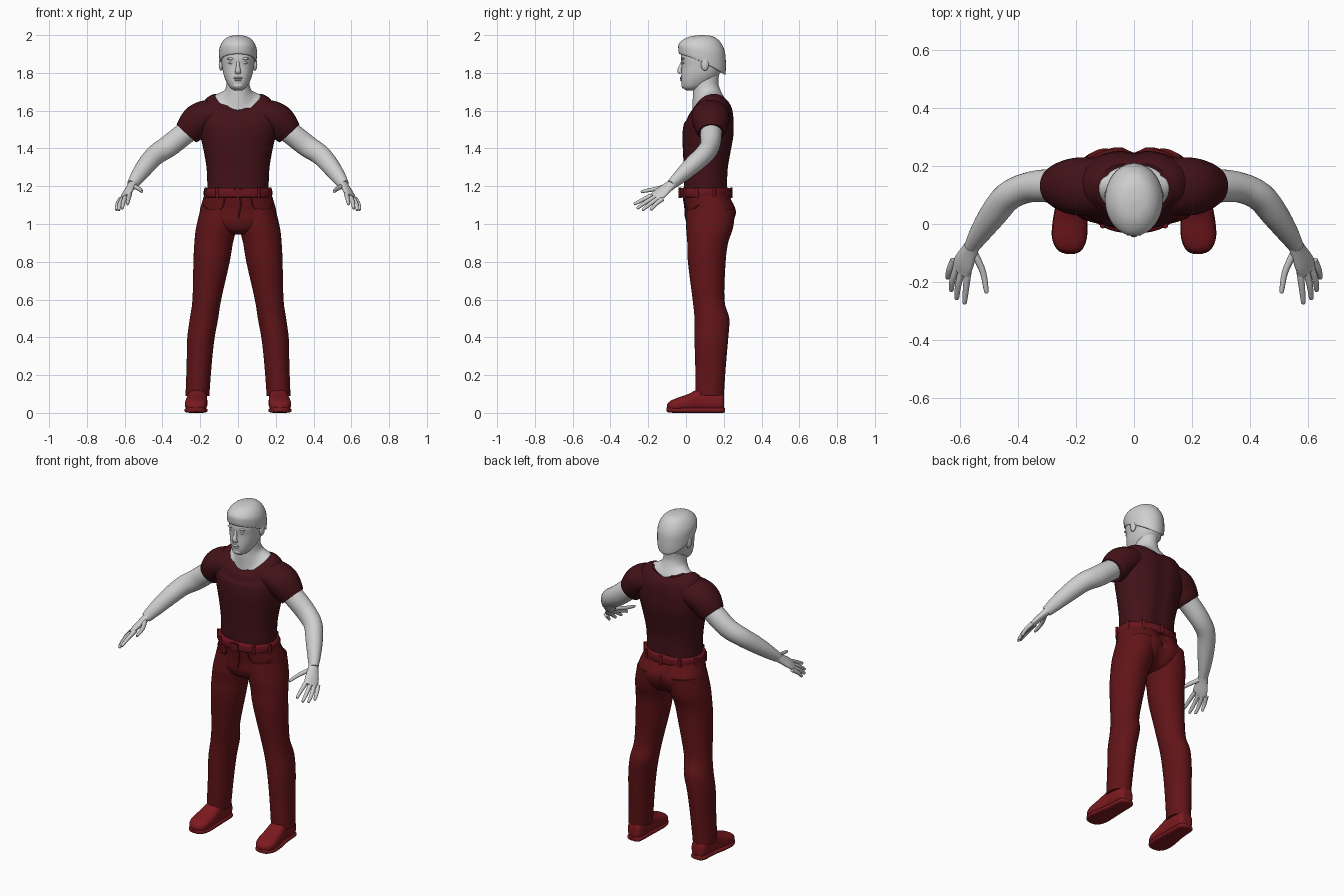
import bpy, bmesh, math
from mathutils import Vector
from mathutils.bvhtree import BVHTree

if "Cube" in bpy.data.objects:
    bpy.data.objects.remove(bpy.data.objects["Cube"])

parts = []


def material(name, colour):
    mat = bpy.data.materials.new(name)
    mat.use_nodes = True
    mat.diffuse_color = (*colour, 1)
    mat.node_tree.nodes["Principled BSDF"].inputs["Base Color"].default_value = (*colour, 1)
    return mat


SKIN = material("pale grey skin", (.62, .62, .62))
SHIRT = material("dark maroon cloth", (.055, .006, .009))
TROUSERS = material("deep red cloth", (.12, .007, .009))
BELT = material("red leather", (.14, .007, .012))
SHOE = material("bright red leather", (.2, .01, .014))


def smooth_rows(rows, steps):
    """Catmull-Rom interpolation of rows of numbers."""
    out = []
    for i in range(len(rows) - 1):
        a, b, c, d = rows[max(i - 1, 0)], rows[i], rows[i + 1], rows[min(i + 2, len(rows) - 1)]
        for k in range(steps):
            t = k / steps
            out.append([q + t / 2 * ((r - p) + t * ((2 * p - 5 * q + 4 * r - s) + t * (3 * (q - r) + s - p)))
                        for p, q, r, s in zip(a, b, c, d)])
    return out + [list(rows[-1])]


def finish(name, bm, mat, mirror=False):
    bmesh.ops.recalc_face_normals(bm, faces=bm.faces)
    mesh = bpy.data.meshes.new(name)
    bm.to_mesh(mesh)
    bm.free()
    mesh.materials.append(mat)
    obj = bpy.data.objects.new(name, mesh)
    bpy.context.collection.objects.link(obj)
    if mirror:
        obj.modifiers.new("mirror", 'MIRROR').use_mirror_merge = False
    parts.append(obj)
    return obj


def skin_rings(name, rings, mat, mirror=False):
    bm = bmesh.new()
    loops = [[bm.verts.new(p) for p in ring] for ring in rings]
    n = len(loops[0])
    for low, high in zip(loops, loops[1:]):
        for i in range(n):
            j = (i + 1) % n
            bm.faces.new((low[i], low[j], high[j], high[i]))
    bm.faces.new(loops[0])
    bm.faces.new(loops[-1])
    return finish(name, bm, mat, mirror)


def power(v, p):
    return math.copysign(abs(v) ** p, v)


def loft(name, rows, mat, mirror=False, square=1, groove=0, along_y=False, steps=4, sides=40):
    """Rows: height, centre x, centre y, radius x, radius y, tilt, bend."""
    rings = []
    for h, cx, cy, rx, ry, tilt, bend in smooth_rows([(*r, 0, 0)[:7] for r in rows], steps):
        ring = []
        for i in range(sides):
            a = math.tau * i / sides
            c, s = math.cos(a), math.sin(a)
            x, y = cx + rx * power(c, square), cy + ry * power(s, square)
            if s > 0:
                y -= groove * s * math.exp(-(x / .03) ** 2)
            z = h + tilt * s - bend * s * s
            ring.append((x, z, y) if along_y else (x, y, z))
        rings.append(ring)
    return skin_rings(name, rings, mat, mirror)


def tube(name, rows, side, mat, mirror=True, steps=4, sides=20):
    """Rows: x, y, z, radius along the side vector, radius across it."""
    rows = smooth_rows(rows, steps)
    pts = [Vector(r[:3]) for r in rows]
    u, rings = Vector(side), []
    for i, r in enumerate(rows):
        t = (pts[min(i + 1, len(pts) - 1)] - pts[max(i - 1, 0)]).normalized()
        u = (u - t * u.dot(t)).normalized()
        v = t.cross(u)
        angles = [math.tau * k / sides for k in range(sides)]
        rings.append([pts[i] + u * r[3] * math.cos(a) + v * r[4] * math.sin(a) for a in angles])
    return skin_rings(name, rings, mat, mirror)


def ball(name, centre, radii, mat, mirror=False):
    bm = bmesh.new()
    bmesh.ops.create_uvsphere(bm, u_segments=16, v_segments=10, radius=1)
    bmesh.ops.scale(bm, vec=radii, verts=bm.verts)
    bmesh.ops.translate(bm, vec=centre, verts=bm.verts)
    return finish(name, bm, mat, mirror)


# Shirt body, with the last rings dipping to a scooped neckline
loft("shirt_body", [
    (1.16, 0, .107, .162, .117), (1.28, 0, .107, .165, .118), (1.38, 0, .112, .18, .128),
    (1.47, 0, .118, .2, .137), (1.55, 0, .122, .212, .133, .01, .01),
    (1.62, 0, .125, .198, .122, .03, .04), (1.667, 0, .122, .163, .107, .033, .055),
    (1.685, 0, .12, .128, .093, .033, .06)], SHIRT, square=.9, groove=.012)
tube("sleeves", [
    (.1, .13, 1.58, .095, .075), (.16, .13, 1.575, .1, .082), (.21, .13, 1.55, .098, .087),
    (.25, .132, 1.505, .083, .08), (.273, .133, 1.48, .068, .071)], (0, 1, 0), SHIRT, sides=32)

# Neck and upper chest
loft("neck", [
    (1.64, 0, .12, .123, .09, .033, .06), (1.678, 0, .12, .122, .089, .033, .06),
    (1.692, 0, .118, .095, .083, .03, .05), (1.71, 0, .11, .07, .074, .015, .02),
    (1.75, 0, .105, .06, .066), (1.82, 0, .112, .058, .068)], SKIN)

# Head and face
loft("head", [
    (1.708, 0, .025, .02, .025), (1.722, 0, .035, .042, .052), (1.75, 0, .055, .06, .08),
    (1.79, 0, .075, .076, .1), (1.84, 0, .088, .085, .111), (1.885, 0, .09, .089, .117),
    (1.94, 0, .09, .08, .1), (1.97, 0, .09, .045, .06)], SKIN, square=.92)
loft("hair", [
    (1.865, 0, .088, .082, .108, -.05, .012), (1.858, 0, .086, .096, .122, -.055, .012),
    (1.895, 0, .085, .1, .126, -.04, .005), (1.935, 0, .084, .097, .121, -.02, 0),
    (1.972, 0, .084, .077, .096, -.006, 0), (1.993, 0, .083, .047, .06),
    (2, 0, .083, .008, .01)], SKIN)
tube("nose", [
    (0, -.014, 1.872, .01, .008), (0, -.025, 1.84, .009, .009), (0, -.034, 1.812, .015, .012),
    (0, -.026, 1.798, .017, .008)], (1, 0, 0), SKIN, mirror=False)
ball("upper_lip", (0, -.024, 1.773), (.024, .009, .006), SKIN)
ball("lower_lip", (0, -.022, 1.762), (.02, .009, .006), SKIN)
ball("chin", (0, -.01, 1.734), (.028, .015, .018), SKIN)
ball("eyes", (.034, -.013, 1.853), (.016, .007, .006), SKIN, True)
ball("brows", (.034, -.015, 1.875), (.024, .01, .007), SKIN, True)
ball("ears", (.09, .1, 1.845), (.012, .021, .034), SKIN, True)

# Arms and hands
tube("arms", [
    (.21, .132, 1.535, .058, .058), (.3, .132, 1.465, .057, .059), (.37, .125, 1.41, .052, .058),
    (.435, .095, 1.367, .05, .054), (.485, .035, 1.312, .047, .049), (.53, -.03, 1.252, .036, .04),
    (.56, -.078, 1.208, .025, .029)], (0, 1, 0), SKIN, sides=28)
across = (.55, .7, -.3)
tube("palms", [
    (.553, -.065, 1.217, .026, .024), (.568, -.095, 1.195, .032, .02),
    (.588, -.135, 1.163, .041, .017), (.6, -.165, 1.14, .038, .012)], across, SKIN)
fingers = {
    "thumbs": ((.552, -.1, 1.2), (.522, -.165, 1.185), (.51, -.232, 1.172)),
    "index_fingers": ((.573, -.16, 1.16), (.58, -.22, 1.133), (.585, -.27, 1.107)),
    "middle_fingers": ((.593, -.155, 1.147), (.607, -.21, 1.117), (.612, -.255, 1.085)),
    "ring_fingers": ((.609, -.145, 1.137), (.626, -.19, 1.107), (.631, -.227, 1.076)),
    "little_fingers": ((.622, -.125, 1.132), (.638, -.16, 1.105), (.643, -.185, 1.077)),
}
for name, joints in fingers.items():
    sizes = (.013, .011, .008)
    rows = [(*p, r, r) for p, r in zip(joints, sizes)]
    tip = Vector(joints[-1]) + (Vector(joints[-1]) - Vector(joints[1])).normalized() * .005
    tube(name, rows + [(*tip, .003, .003)], across, SKIN, sides=12)

# Trousers
hips = loft("trouser_hips", [
    (1.18, 0, .105, .172, .124), (1.14, 0, .113, .183, .127), (1.07, 0, .133, .202, .137),
    (1.01, 0, .127, .2, .127), (.965, 0, .12, .13, .1), (.945, 0, .12, .05, .06)],
    TROUSERS, square=.9, groove=.025)
loft("trouser_legs", [
    (1.08, .1, .133, .098, .128), (.98, .115, .125, .107, .124), (.9, .129, .115, .102, .108),
    (.8, .14, .11, .096, .1), (.6, .165, .119, .076, .084), (.5, .18, .137, .075, .092),
    (.39, .197, .134, .072, .089), (.25, .206, .13, .066, .081), (.09, .215, .125, .063, .075)],
    TROUSERS, True)

# Pocket and fly seams laid on the front of the hips
tree = BVHTree.FromPolygons([v.co for v in hips.data.vertices], [p.vertices for p in hips.data.polygons])


def seam(name, points, mirror):
    rows = []
    for x, z in points:
        hit = tree.ray_cast(Vector((x, -1, z)), Vector((0, 1, 0)))[0]
        rows.append((x, hit.y, z, .004, .004))
    tube(name, rows, (0, 0, 1), TROUSERS, mirror, sides=8)


seam("pocket_seams", [(.07, 1.14), (.08, 1.095), (.115, 1.07), (.155, 1.078), (.18, 1.1)], True)
seam("fly_seam", [(.012, 1.14), (.014, 1.09), (0, 1.03)], False)

# Belt, loops and buckle
loft("belt", [
    (1.14, 0, .104, .172, .126), (1.146, 0, .104, .18, .135), (1.166, 0, .104, .182, .137),
    (1.184, 0, .104, .179, .134), (1.19, 0, .104, .17, .124)], BELT, square=.93)
for i in range(10):
    a = math.tau * (i + .5) / 10
    c, s = math.cos(a), math.sin(a)
    x, y = .18 * power(c, .93), .104 + .136 * power(s, .93)
    tube(f"belt_loop_{i}", [(x, y, 1.138, .009, .007), (x, y, 1.192, .009, .007)],
         (-s, c, 0), BELT, mirror=False, steps=1, sides=8)
bm = bmesh.new()
bmesh.ops.create_cube(bm, size=1)
bmesh.ops.scale(bm, vec=(.05, .01, .042), verts=bm.verts)
bmesh.ops.translate(bm, vec=(0, -.034, 1.165), verts=bm.verts)
finish("buckle", bm, BELT)

# Shoes: uppers and soles run from heel to toe
loft("shoe_uppers", [
    (.202, .213, .05, .02, .025), (.19, .213, .06, .042, .05), (.13, .214, .067, .05, .06),
    (.07, .216, .067, .052, .06), (.01, .22, .053, .058, .046), (-.05, .223, .043, .058, .035),
    (-.085, .222, .036, .043, .026), (-.1, .22, .033, .015, .012)],
    SHOE, True, square=.8, along_y=True)
loft("shoe_soles", [
    (.207, .213, .014, .02, .01), (.19, .213, .014, .044, .014), (.1, .215, .014, .05, .014),
    (.01, .221, .014, .06, .014), (-.05, .223, .014, .06, .014), (-.09, .222, .016, .042, .014),
    (-.103, .22, .018, .016, .01)], SHOE, True, square=.6, along_y=True)

# Smooth shading with sharp hems
bpy.ops.object.select_all(action='DESELECT')
for obj in parts:
    obj.select_set(True)
bpy.context.view_layer.objects.active = parts[0]
bpy.ops.object.shade_smooth_by_angle(angle=math.radians(50))
